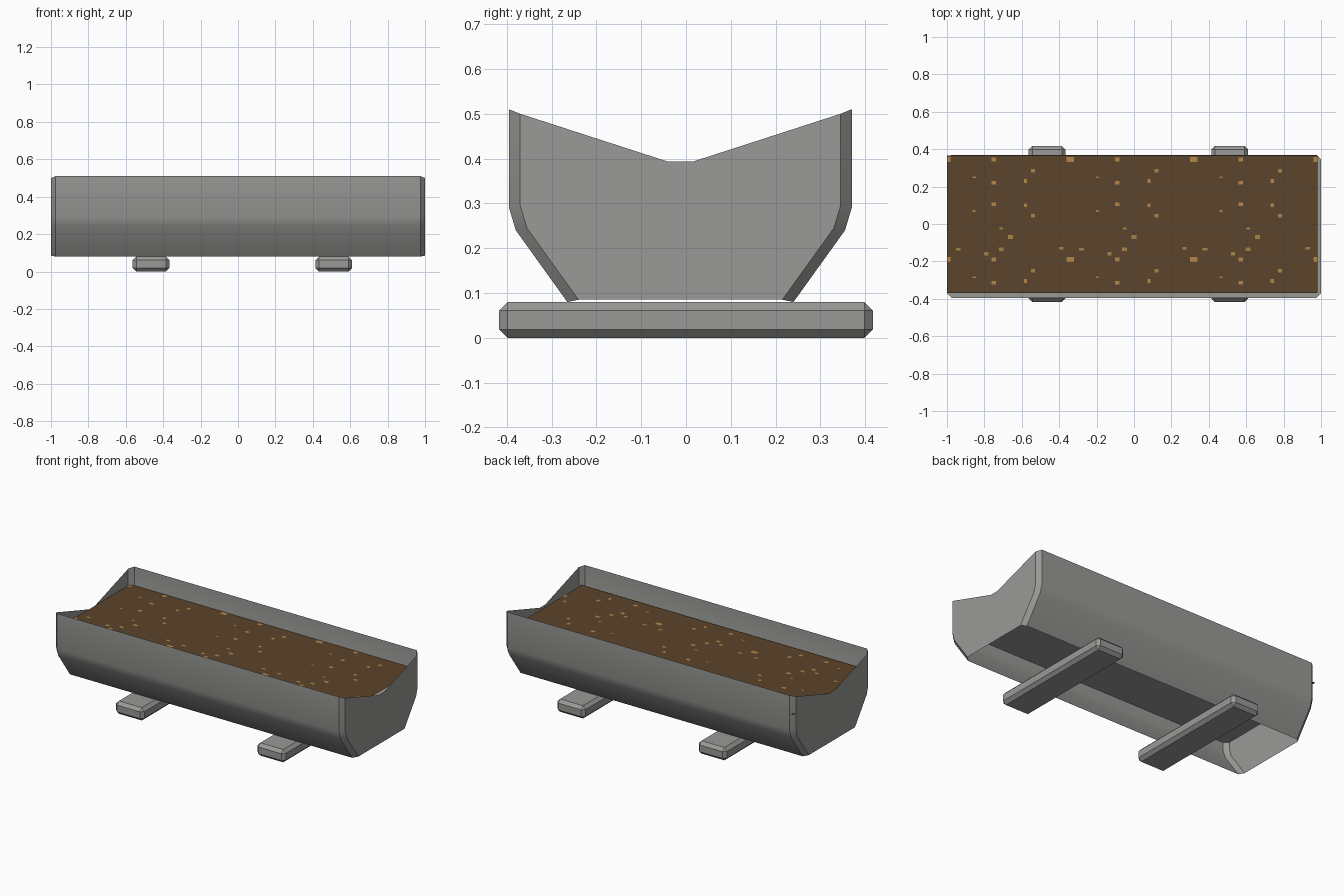
import bpy
import bmesh

cube = bpy.data.objects.get("Cube")
if cube:
    bpy.data.objects.remove(cube, do_unlink=True)


def material(name, rgb):
    m = bpy.data.materials.new(name)
    m.use_nodes = True
    m.diffuse_color = (*rgb, 1)
    m.node_tree.nodes["Principled BSDF"].inputs["Base Color"].default_value = (*rgb, 1)
    return m


STONE = material("grey stone", (0.32, 0.32, 0.31))
SOIL = material("brown soil", (0.105, 0.058, 0.025))
ORANGE = material("orange speck", (0.47, 0.24, 0.07))
YELLOW = material("yellow speck", (0.36, 0.25, 0.06))


def add_object(name, bm, mat, smooth=False):
    mesh = bpy.data.meshes.new(name)
    bm.to_mesh(mesh)
    bm.free()
    mesh.materials.append(mat)
    ob = bpy.data.objects.new(name, mesh)
    bpy.context.collection.objects.link(ob)
    if smooth:
        bpy.ops.object.select_all(action='DESELECT')
        ob.select_set(True)
        bpy.context.view_layer.objects.active = ob
        bpy.ops.object.shade_smooth_by_angle()
    return ob


def face(bm, points):
    return bm.faces.new([bm.verts.new(p) for p in points])


MID = -0.0125   # the trough sits slightly forward
CUT = 0.025     # corner chamfer
SIDE = [(0.2525, 0.08), (0.3675, 0.24), (0.3825, 0.29), (0.3825, 0.51)]
END = [(w - CUT, z + 0.005) for w, z in SIDE[:-1]] + [(SIDE[-1][0] - CUT, 0.5)]
NOTCH = (0.027, 0.393)

# Trough walls: long panels, chamfered corners and notched ends
bm = bmesh.new()
for s in (-1, 1):
    for i in range(len(SIDE) - 1):
        pair = SIDE[i:i + 2]
        (w0, z0), (w1, z1) = pair
        x = 1 - CUT
        face(bm, [(-x, MID + s * w0, z0), (x, MID + s * w0, z0),
                  (x, MID + s * w1, z1), (-x, MID + s * w1, z1)])
        (e0, h0), (e1, h1) = END[i:i + 2]
        for t in (-1, 1):
            face(bm, [(t * x, MID + s * w0, z0), (t, MID + s * e0, h0),
                      (t, MID + s * e1, h1), (t * x, MID + s * w1, z1)])
    outline = END + [NOTCH]
    face(bm, [(s, MID + w, z) for w, z in outline]
         + [(s, MID - w, z) for w, z in reversed(outline)])
bmesh.ops.remove_doubles(bm, verts=bm.verts, dist=0.0005)
bmesh.ops.recalc_face_normals(bm, faces=bm.faces)
add_object("trough_walls", bm, STONE, smooth=True)

# Inner floor, raised above the open underside
bm = bmesh.new()
w = SIDE[-1][0]
corners = [(1 - CUT, w), (1, w - CUT), (1, CUT - w), (1 - CUT, -w)]
corners += [(-x, y) for x, y in reversed(corners)]
face(bm, [(x, MID + y, 0.34) for x, y in corners])
add_object("trough_floor", bm, STONE)

# Soil surface
SOIL_Z = 0.394
X0, X1, Y0, Y1 = -1.0, 0.98, -0.37, 0.367
bm = bmesh.new()
face(bm, [(X0, Y0, SOIL_Z), (X1, Y0, SOIL_Z), (X1, Y1, SOIL_Z), (X0, Y1, SOIL_Z)])
add_object("soil", bm, SOIL)

# Specks scattered in a repeating patch: x, y, width, height
ORANGE_SPECKS = [(-0.34, 0.345, 0.04, 0.025), (-0.75, 0.22, 0.025, 0.018),
                 (-0.58, 0.23, 0.018, 0.02), (-0.75, 0.105, 0.025, 0.018),
                 (-0.58, 0.1, 0.018, 0.02), (-0.75, -0.19, 0.025, 0.02)]
YELLOW_SPECKS = [(-0.54, 0.285, 0.022, 0.02), (-0.855, 0.25, 0.018, 0.01),
                 (-0.855, 0.07, 0.015, 0.01), (-0.54, 0.045, 0.022, 0.018),
                 (-0.71, -0.025, 0.02, 0.01), (-0.66, -0.07, 0.028, 0.02),
                 (-0.94, -0.135, 0.026, 0.014), (-0.71, -0.135, 0.026, 0.018),
                 (-0.79, -0.16, 0.022, 0.018), (-0.39, -0.13, 0.024, 0.014)]


def specks(name, spots, mat):
    bm = bmesh.new()
    for px, py, sx, sy in spots:
        for i in range(-1, 4):
            for j in range(-1, 2):
                x, y = px + 0.66 * i, py + 0.535 * j
                a, b = max(x - sx / 2, X0), min(x + sx / 2, X1)
                c, d = max(y - sy / 2, Y0), min(y + sy / 2, Y1)
                if a < b and c < d:
                    z = SOIL_Z + 0.002
                    face(bm, [(a, c, z), (b, c, z), (b, d, z), (a, d, z)])
    add_object(name, bm, mat)


specks("orange_specks", ORANGE_SPECKS, ORANGE)
specks("yellow_specks", YELLOW_SPECKS, YELLOW)

# Two chamfered support beams
for name, x in (("right_beam", -0.465), ("left_beam", 0.512)):
    bm = bmesh.new()
    bmesh.ops.create_cube(bm, size=1)
    bmesh.ops.scale(bm, vec=(0.196, 0.834, 0.08), verts=bm.verts)
    bmesh.ops.translate(bm, vec=(x, 0, 0.04), verts=bm.verts)
    bmesh.ops.bevel(bm, geom=bm.edges[:], offset=0.019, offset_type='OFFSET',
                    segments=1, affect='EDGES')
    add_object(name, bm, STONE)
